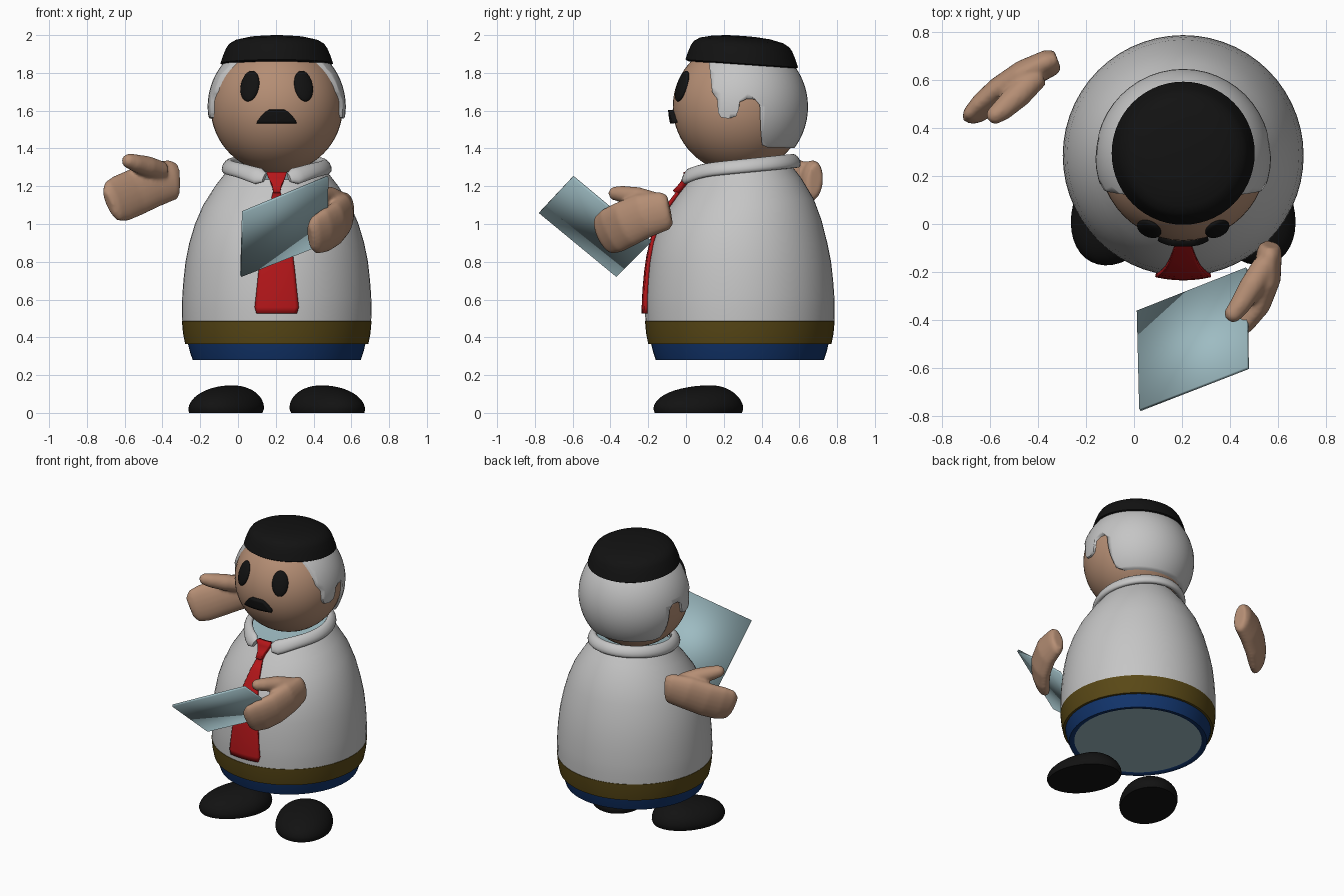
import bpy, bmesh, math
from mathutils import Vector

cube = bpy.data.objects.get("Cube")
if cube:
    bpy.data.objects.remove(cube)


def material(name, r, g, b):
    m = bpy.data.materials.new(name)
    m.use_nodes = True
    m.diffuse_color = (r, g, b, 1)
    m.node_tree.nodes["Principled BSDF"].inputs["Base Color"].default_value = (r, g, b, 1)
    return m


SKIN = material("skin", .46, .27, .175)
WHITE = material("soft white", .56, .56, .56)
BLACK = material("black", .006, .006, .006)
RED = material("tie red", .46, .008, .01)
OLIVE = material("belt olive", .1, .065, .008)
BLUE = material("trouser blue", .006, .035, .15)
TEAL = material("pale teal", .34, .5, .54)

CX, CY = .205, .285          # body axis
HEAD = Vector((CX, .28, 1.62))
HEAD_R = .35


def finish(name, bm, mat, angle=40):
    bmesh.ops.remove_doubles(bm, verts=bm.verts, dist=1e-5)
    bmesh.ops.recalc_face_normals(bm, faces=bm.faces)
    me = bpy.data.meshes.new(name)
    bm.to_mesh(me)
    bm.free()
    ob = bpy.data.objects.new(name, me)
    bpy.context.collection.objects.link(ob)
    me.materials.append(mat)
    bpy.ops.object.select_all(action='DESELECT')
    ob.select_set(True)
    bpy.context.view_layer.objects.active = ob
    bpy.ops.object.shade_smooth_by_angle(angle=math.radians(angle))
    return ob


def skin_rings(bm, rings, closed=True):
    rows = [[bm.verts.new(p) for p in ring] for ring in rings]
    n = len(rows[0])
    for a, b in zip(rows, rows[1:]):
        for i in range(n if closed else n - 1):
            j = (i + 1) % n
            bm.faces.new((a[i], a[j], b[j], b[i]))
    return rows


def lathe(name, profile, mat, warp=lambda p: p, center=(CX, CY), seg=56):
    bm = bmesh.new()
    rings = []
    for r, z in profile:
        angles = [2 * math.pi * i / seg for i in range(seg)]
        rings.append([warp(Vector((center[0] + r * math.cos(a), center[1] + r * math.sin(a), z)))
                      for a in angles])
    skin_rings(bm, rings)
    return finish(name, bm, mat)


def ellipsoid(name, center, size, mat, normal=None):
    bm = bmesh.new()
    bmesh.ops.create_uvsphere(bm, u_segments=48, v_segments=32, radius=1)
    bmesh.ops.scale(bm, vec=size, verts=bm.verts)
    if normal:
        rot = normal.to_track_quat('-Y', 'Z').to_matrix()
        bmesh.ops.rotate(bm, matrix=rot, verts=bm.verts)
    bmesh.ops.translate(bm, vec=center, verts=bm.verts)
    return finish(name, bm, mat)


def loft(bm, stations, n=20):
    """Oval tube through stations of (centre, half width, half thickness, width axis)."""
    rings = []
    pts = [Vector(s[0]) for s in stations]
    for k, (c, w, t, up) in enumerate(stations):
        d = (pts[min(k + 1, len(pts) - 1)] - pts[max(k - 1, 0)]).normalized()
        up = Vector(up)
        up = (up - d * up.dot(d)).normalized()
        side = d.cross(up)
        rings.append([pts[k] + up * w * math.sin(a) + side * t * math.cos(a)
                      for a in (2 * math.pi * i / n for i in range(n))])
    rows = skin_rings(bm, rings)
    bm.faces.new(rows[0])
    bm.faces.new(rows[-1])


def drape(name, rows, surface, thick, mat, cols=12):
    """Strip of (height, half width) rows laid on a surface y(dx, z)."""
    bm = bmesh.new()
    rings = []
    for z, w in rows:
        xs = [w * (2 * i / cols - 1) for i in range(cols + 1)]
        rings.append([(CX + x, surface(x, z), z) for x in xs])
    skin_rings(bm, rings, closed=False)
    ob = finish(name, bm, mat)
    mod = ob.modifiers.new("thickness", 'SOLIDIFY')
    mod.thickness, mod.offset = thick, 0
    return ob


# Body: shirt, belt, trousers, with the neckline tilted down to the front
SHIRT = [(.5, .485), (.502, .55), (.5, .62), (.494, .7), (.483, .8), (.463, .9),
         (.433, 1.0), (.39, 1.1), (.325, 1.2), (.262, 1.28)]


def tilt(p):
    if p.z > .9:
        p.z += (p.z - .9) * .45 * (p.y - CY)
    return p


lathe("shirt", SHIRT, WHITE, tilt)
lathe("neck_lining", [(.262, 1.28), (0, 1.27)], TEAL, tilt)
lathe("belt", [(.468, .365), (.485, .365), (.496, .42), (.502, .485), (.495, .487)], OLIVE)
lathe("trousers", [(.41, .288), (.425, .28), (.445, .28), (.46, .325), (.47, .367)], BLUE)
lathe("trouser_base", [(0, .287), (.412, .287)], TEAL)

# Collar: a folded band open at the front
band = []
for i in range(49):
    a = math.radians(-90 + 13 + (360 - 26) * i / 48)
    c, s = math.cos(a), math.sin(a)
    front = max(0, -s) ** 6
    r = .262 + .03 * front
    y = CY + .01 + r * s * 1.08
    z = 1.305 + .1 * (y - CY) - .035 * front
    end = .55 if i in (0, 48) else 1
    band.append(((CX + r * c, y, z), (.04 + .012 * front) * end, .024 * end, (-.6 * c, -.6 * s, 1)))
bm = bmesh.new()
loft(bm, band, 16)
finish("collar", bm, WHITE, 60)


# Tie
def shirt_front(dx, z):
    if z > .9:
        z = .9 + (z - .9) / .87
    r = SHIRT[-1][0]
    for (r0, z0), (r1, z1) in zip(SHIRT, SHIRT[1:]):
        if z0 <= z <= z1:
            r = r0 + (r1 - r0) * (z - z0) / (z1 - z0)
    return CY - .008 - math.sqrt(r * r - dx * dx)


drape("tie", [(.525, .105), (.56, .115), (.65, .105), (.75, .095), (.83, .085), (.92, .07),
              (1.0, .055), (1.1, .035), (1.17, .018)], shirt_front, .02, RED)
drape("tie_knot", [(1.165, .018), (1.2, .024), (1.24, .042), (1.275, .052)],
      lambda dx, z: shirt_front(dx, z) - .012, .035, RED)

# Head and face
ellipsoid("head", HEAD, (HEAD_R,) * 3, SKIN)


def face(dx, z):
    return HEAD.y - math.sqrt(HEAD_R ** 2 - dx * dx - (z - HEAD.z) ** 2)


for side, label in ((-1, "right"), (1, "left")):
    pos = Vector((CX + side * .142, face(.142, 1.73), 1.73))
    ellipsoid(label + "_eye", pos, (.053, .022, .085), BLACK, pos - HEAD)
drape("moustache", [(1.537, .1), (1.55, .096), (1.575, .077), (1.593, .06), (1.605, .04)],
      face, .05, BLACK)

# Grey hair: a shell trimmed to a side outline with sideburns
hair = ellipsoid("side_hair", HEAD, (.366,) * 3, WHITE)
outline = [(.12, 1.87), (.13, 1.78), (.138, 1.7), (.165, 1.66), (.17, 1.59), (.185, 1.565),
           (.225, 1.558), (.265, 1.57), (.28, 1.61), (.285, 1.645), (.32, 1.662), (.365, 1.66),
           (.39, 1.63), (.395, 1.5), (.402, 1.42), (.43, 1.405), (.8, 1.4), (.8, 1.87)]
bm = bmesh.new()
rows = skin_rings(bm, [[(x, y, z) for y, z in outline] for x in (-.6, 1)])
for row in rows:
    bm.faces.new(row)
cutter = finish("hair_cutter", bm, WHITE)
cutter.hide_render = True
mod = hair.modifiers.new("trim", 'BOOLEAN')
mod.operation, mod.solver, mod.object = 'INTERSECT', 'EXACT', cutter
bpy.context.view_layer.objects.active = hair
bpy.ops.object.modifier_apply(modifier="trim")
bpy.data.objects.remove(cutter)


# Black flat top
def lean(p):
    p.z -= .07 * (p.y - .295)
    return p


lathe("top_hair", [(0, 1.84), (.285, 1.842), (.298, 1.85), (.285, 1.89), (.268, 1.93), (.252, 1.953),
                   (.22, 1.972), (.15, 1.988), (.07, 1.995), (0, 1.996)],
      BLACK, lean, (CX, .295))

# Shoes: splayed domes, fuller at the heel
for side, label in ((-1, "right"), (1, "left")):
    def shape(p, side=side):
        x, y = p.x * .185, p.y * .25
        y += .5 * p.z * (1 - abs(p.y))
        a = side * math.radians(27)
        return Vector((CX + side * .27 + x * math.cos(a) - y * math.sin(a),
                       min(.31, .065 + x * math.sin(a) + y * math.cos(a)), p.z))
    dome = [(math.cos(t), .02 + .126 * math.sin(t)) for t in (math.pi / 2 * i / 12 for i in range(13))]
    lathe(label + "_shoe", [(0, 0), (.97, 0)] + dome, BLACK, shape, (0, 0), 40)


# Hands: mitten palm and thumb fused together
def hand(name, palm, thumb, up):
    bm = bmesh.new()
    loft(bm, [(c, w, t, up) for c, w, t in palm])
    loft(bm, [(c, r, r, up) for c, r in thumb])
    ob = finish(name, bm, SKIN)
    mod = ob.modifiers.new("fuse", 'REMESH')
    mod.mode, mod.voxel_size, mod.use_smooth_shade = 'VOXEL', .01, True
    mod = ob.modifiers.new("soften", 'SMOOTH')
    mod.factor, mod.iterations = .5, 8


hand("right_hand",
     [((-.318, .685, 1.235), .085, .04), ((-.345, .675, 1.235), .107, .056),
      ((-.45, .625, 1.21), .122, .062), ((-.55, .56, 1.165), .125, .058),
      ((-.62, .5, 1.135), .125, .052), ((-.665, .455, 1.12), .11, .042), ((-.685, .435, 1.11), .07, .025)],
     [((-.4, .62, 1.28), .05), ((-.48, .54, 1.305), .055), ((-.55, .475, 1.325), .046),
      ((-.59, .445, 1.337), .036), ((-.605, .432, 1.34), .018)],
     (-.3, 0, 1))
hand("left_hand",
     [((.568, -.085, 1.075), .08, .04), ((.565, -.11, 1.07), .103, .052),
      ((.553, -.22, 1.045), .12, .06), ((.515, -.32, 1.0), .125, .058),
      ((.46, -.39, .965), .125, .052), ((.405, -.435, .94), .11, .042), ((.38, -.45, .93), .07, .025)],
     [((.545, -.17, 1.12), .05), ((.49, -.26, 1.145), .052), ((.44, -.34, 1.158), .044),
      ((.405, -.385, 1.163), .036), ((.392, -.4, 1.165), .018)],
     (0, -.4, 1))

# Board held in the left hand
bm = bmesh.new()
bm.faces.new([bm.verts.new(p) for p in ((.025, -.775, 1.063), (.475, -.6, 1.25),
                                        (.47, -.185, .905), (.015, -.365, .725))])
board = finish("board", bm, TEAL)
mod = board.modifiers.new("thickness", 'SOLIDIFY')
mod.thickness, mod.offset = .015, 0
